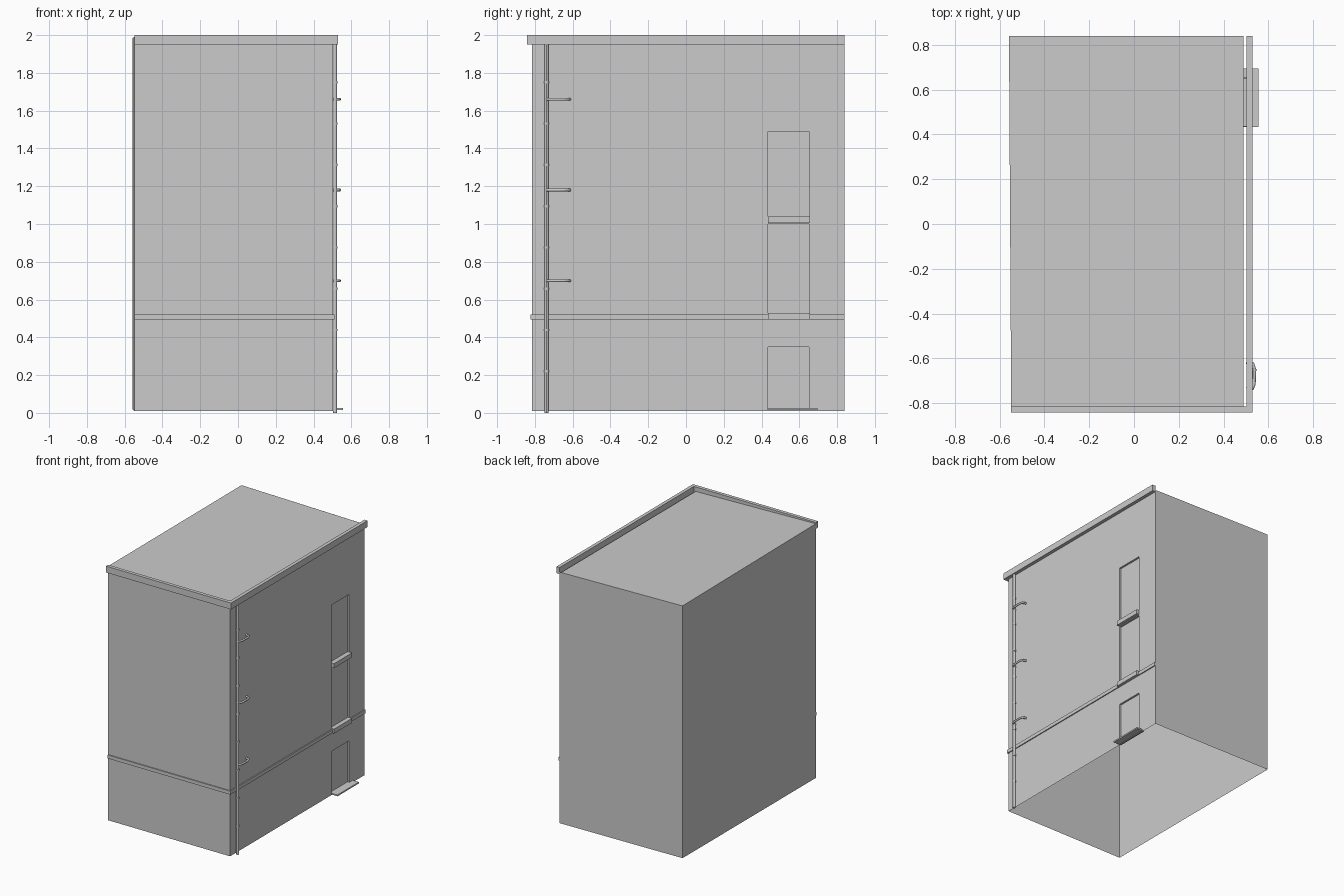
import bpy
from mathutils import Vector

if "Cube" in bpy.data.objects:
    bpy.data.objects.remove(bpy.data.objects["Cube"])


def mesh(name, verts, faces):
    me = bpy.data.meshes.new(name)
    me.from_pydata(verts, [], faces)
    me.update()
    ob = bpy.data.objects.new(name, me)
    bpy.context.collection.objects.link(ob)
    return ob


def box(name, x, y, z):
    v = [(a, b, c) for a in x for b in y for c in z]
    f = [(0, 1, 3, 2), (4, 6, 7, 5), (0, 4, 5, 1), (2, 3, 7, 6), (0, 2, 6, 4), (1, 5, 7, 3)]
    return mesh(name, v, f)


def rod(name, z0, z1, r, x=0.514, y=-0.738):
    bpy.ops.mesh.primitive_cylinder_add(vertices=12, radius=r, depth=z1 - z0,
                                        location=(x, y, (z0 + z1) / 2))
    ob = bpy.context.object
    ob.name = name
    bpy.ops.object.shade_smooth_by_angle()
    return ob


WX, FY, BY = 0.502, -0.815, 0.84      # right wall, front wall, back wall
Y0, Y1 = 0.435, 0.652                 # opening width
OPENINGS = {"window_lower": (0.525, 1.0), "window_upper": (1.04, 1.49), "door": (0.02, 0.35)}

# Front, left and back walls: open-bottomed sheet
plan = [(WX, FY), (-0.548, FY), (-0.558, BY), (WX, BY)]
bottoms = [0.01, 0.01, 0.02, 0.01]
tops = [1.965, 1.99, 1.985, 1.965]
mesh("outer_walls",
     [(x, y, z) for (x, y), z in zip(plan, bottoms)] + [(x, y, z) for (x, y), z in zip(plan, tops)],
     [(i, i + 4, i + 5, i + 1) for i in range(3)])

# Flat roof, sloping slightly, with a narrow gap at the right
mesh("roof", [(-0.548, FY, 1.99), (0.488, FY, 1.965), (0.488, BY, 1.965), (-0.558, BY, 1.985)],
     [(0, 1, 2, 3)])

# Right wall as a grid that leaves out the openings
ys = [FY, Y0, Y1, BY]
zs = sorted({0.01, 1.965} | {z for o in OPENINGS.values() for z in o})
verts = [(WX, y, z) for y in ys for z in zs]
n = len(zs)
faces = []
for i in range(3):
    for j in range(n - 1):
        if i == 1 and any(a <= zs[j] < b for a, b in OPENINGS.values()):
            continue
        faces.append((i * n + j, (i + 1) * n + j, (i + 1) * n + j + 1, i * n + j + 1))
mesh("right_wall", verts, faces)

# Recessed panes and their reveals
for name, (a, b) in OPENINGS.items():
    ring = [(Y0, a), (Y1, a), (Y1, b), (Y0, b)]
    v = [(WX, y, z) for y, z in ring] + [(0.487, y, z) for y, z in ring]
    f = [(i, (i + 1) % 4, (i + 1) % 4 + 4, i + 4) for i in range(4)] + [(4, 5, 6, 7)]
    mesh(name, v, f)

# Sills and door step
box("sill_upper", (0.49, 0.525), (0.433, 0.656), (1.005, 1.04))
box("sill_lower", (0.49, 0.525), (0.433, 0.656), (0.495, 0.53))
box("door_step", (0.487, 0.555), (0.432, 0.695), (0.015, 0.026))

# Cornice and string course around the two street sides
for name, out, inner, z in (("cornice", 0.027, 0, (1.95, 2.0)), ("band", 0.008, 0, (0.495, 0.522))):
    yo, xo = FY - out, WX + out
    loop = [(-0.548, yo), (xo, yo), (xo, BY), (WX, BY), (WX, FY), (-0.548, FY)]
    v = [(x, y, zz) for zz in z for x, y in loop]
    f = [(i, (i + 1) % 6, (i + 1) % 6 + 6, i + 6) for i in range(6)]
    f += [(0, 5, 4, 1), (1, 4, 3, 2), (6, 7, 10, 11), (7, 8, 9, 10)]
    mesh(name, v, f)

# Drain pipe with collars
rod("drain_pipe", 0.0, 1.955, 0.0105)
for k in range(8):
    z = 0.22 + k * 0.2186
    rod("pipe_collar", z - 0.006, z + 0.006, 0.013)

# Bent hooks
for z in (0.70, 1.18, 1.66):
    cu = bpy.data.curves.new("hook", 'CURVE')
    cu.dimensions = '3D'
    cu.bevel_depth = 0.008
    cu.bevel_resolution = 1
    cu.use_fill_caps = True
    path = [(WX, -0.738), (0.528, -0.734), (0.535, -0.715), (0.538, -0.65), (0.53, -0.625), (WX, -0.616)]
    sp = cu.splines.new('POLY')
    sp.points.add(len(path) - 1)
    for p, (x, y) in zip(sp.points, path):
        p.co = (x, y, z, 1)
    ob = bpy.data.objects.new("hook", cu)
    bpy.context.collection.objects.link(ob)
